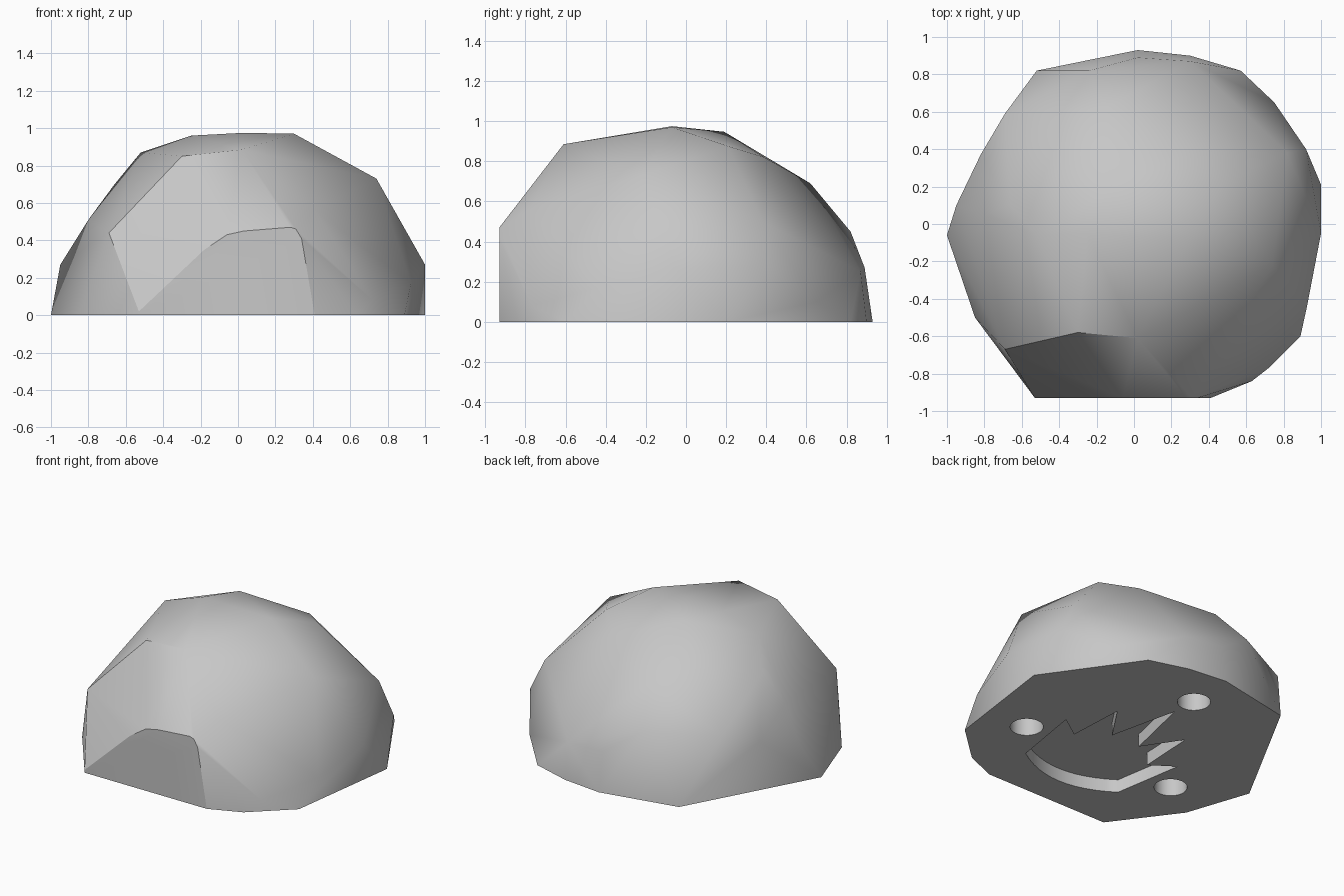
import bpy
import bmesh
import math
from mathutils import Vector

cube = bpy.data.objects.get("Cube")
if cube:
    bpy.data.objects.remove(cube, do_unlink=True)


def make_material(name, colour):
    material = bpy.data.materials.new(name)
    material.use_nodes = True
    material.diffuse_color = colour
    shader = material.node_tree.nodes["Principled BSDF"]
    shader.inputs["Base Color"].default_value = colour
    shader.inputs["Roughness"].default_value = 0.8
    return material


def add_object(name, bm, material):
    bmesh.ops.recalc_face_normals(bm, faces=bm.faces)
    mesh = bpy.data.meshes.new(name)
    bm.to_mesh(mesh)
    bm.free()
    mesh.materials.append(material)
    obj = bpy.data.objects.new(name, mesh)
    bpy.context.collection.objects.link(obj)
    return obj


def make_prism(name, outline, bottom, top, material):
    """Extrude a flat outline upward into a closed solid."""
    bm = bmesh.new()
    face = bm.faces.new([bm.verts.new((x, y, bottom)) for x, y in outline])
    extruded = bmesh.ops.extrude_face_region(bm, geom=[face])
    moved = [v for v in extruded["geom"] if isinstance(v, bmesh.types.BMVert)]
    bmesh.ops.translate(bm, verts=moved, vec=Vector((0, 0, top - bottom)))
    return add_object(name, bm, material)


def circle(cx, cy, radius, count=32):
    angles = [math.tau * i / count for i in range(count)]
    return [(cx + radius * math.cos(a), cy + radius * math.sin(a)) for a in angles]


def is_among(point, places):
    return any((point - Vector(place)).length < 0.002 for place in places)


stone = make_material("stone grey", (0.57, 0.57, 0.57, 1.0))

# Footprint of the rock on the ground
footprint = [
    (-0.53, -0.93), (0.63, -0.84), (0.89, -0.6), (1, 0.21), (0.57, 0.82),
    (0.3, 0.9), (0.02, 0.93), (-0.52, 0.82), (-1, -0.06), (-0.85, -0.5),
]

# Arched flat facet at the front
front_arch = [(x, -0.93, z) for x, z in (
    (-0.53, 0.02), (-0.18, 0.35), (-0.06, 0.43), (0.03, 0.45),
    (0.28, 0.47), (0.31, 0.46), (0.34, 0.41), (0.41, 0),
)]

# Crisp ridge around the sloping front facet
front_ridge = [front_arch[0], (-0.69, -0.67, 0.44), (-0.3, -0.58, 0.85),
               (0.02, -0.61, 0.885)]

# Corners of the other facets
facet_corners = [
    (0.41, -0.78, 0.56), (0.72, -0.77, 0.08), (0.74, -0.22, 0.73),
    (0.925, -0.44, 0.17), (1, -0.05, 0.27), (0.92, 0.4, 0.28),
    (0.82, 0.38, 0.5), (0.75, 0.65, 0.1), (0.47, 0.21, 0.875),
    (0.3, -0.07, 0.97), (0.03, -0.07, 0.975), (-0.25, -0.05, 0.96),
    (-0.12, 0.19, 0.947), (0.28, 0.39, 0.82), (-0.15, 0.62, 0.69),
    (-0.24, 0.82, 0.45), (0.02, 0.89, 0.27), (0.3, 0.87, 0.25),
    (-0.69, 0.59, 0.45), (-0.82, 0.37, 0.36), (-0.52, -0.06, 0.87),
    (-0.66, 0.1, 0.7), (-0.8, 0.05, 0.51), (-0.95, 0.1, 0.27),
]

# Rock body: the hull around all corners
bm = bmesh.new()
corners = [(x, y, 0) for x, y in footprint] + front_arch + front_ridge[1:] + facet_corners
for corner in corners:
    bm.verts.new(corner)
hull = bmesh.ops.convex_hull(bm, input=bm.verts)
loose = {g for g in hull["geom_interior"] + hull["geom_unused"]
         if isinstance(g, bmesh.types.BMVert)}
bmesh.ops.delete(bm, geom=list(loose), context="VERTS")
bmesh.ops.dissolve_limit(bm, angle_limit=math.radians(1),
                         verts=bm.verts, edges=bm.edges)
rock = add_object("rock", bm, stone)

# Cutters for the three round sockets in the underside
cutters = []
for label, x, y in (("back", 0.01, 0.6), ("left", 0.615, -0.32), ("right", -0.57, -0.32)):
    cutters.append(make_prism(label + "_socket_cutter", circle(x, y, 0.105),
                              -0.1, 0.15, stone))

# Cutter for the spiked recess: mirrored spikes above a curved lower edge
middle = 0.025
half = [(0.38, -0.58), (0.46, -0.09), (0.3, -0.2), (0.28, 0.2), (0.11, -0.055)]
arc = []
for i in range(1, 12):
    t = -1 + i / 6
    arc.append((0.38 * t, -0.58 - 0.13 * (1 - t * t)))
outline = half + [(0, 0.43)] + [(-x, y) for x, y in reversed(half)] + arc
outline = [(x + middle, y) for x, y in outline]
cutters.append(make_prism("spiked_recess_cutter", outline, -0.1, 0.09, stone))

# Carve the underside
bpy.context.view_layer.objects.active = rock
for cutter in cutters:
    modifier = rock.modifiers.new("carve", "BOOLEAN")
    modifier.operation = "DIFFERENCE"
    modifier.solver = "EXACT"
    modifier.object = cutter
    bpy.ops.object.modifier_apply(modifier=modifier.name)
for cutter in cutters:
    bpy.data.objects.remove(cutter, do_unlink=True)

# Soft facets with crisp recess walls
bpy.ops.object.select_all(action="DESELECT")
rock.select_set(True)
bpy.ops.object.shade_smooth_by_angle(angle=math.radians(60))

# Crisp edges around the flat underside and the two front facets
mesh = rock.data
for edge in mesh.edges:
    ends = [mesh.vertices[i].co for i in edge.vertices]
    on_ground = all(abs(end.z) < 0.002 for end in ends)
    on_facet = any(all(is_among(end, line) for end in ends)
                   for line in (front_arch, front_ridge))
    if on_ground or on_facet:
        edge.use_edge_sharp = True
